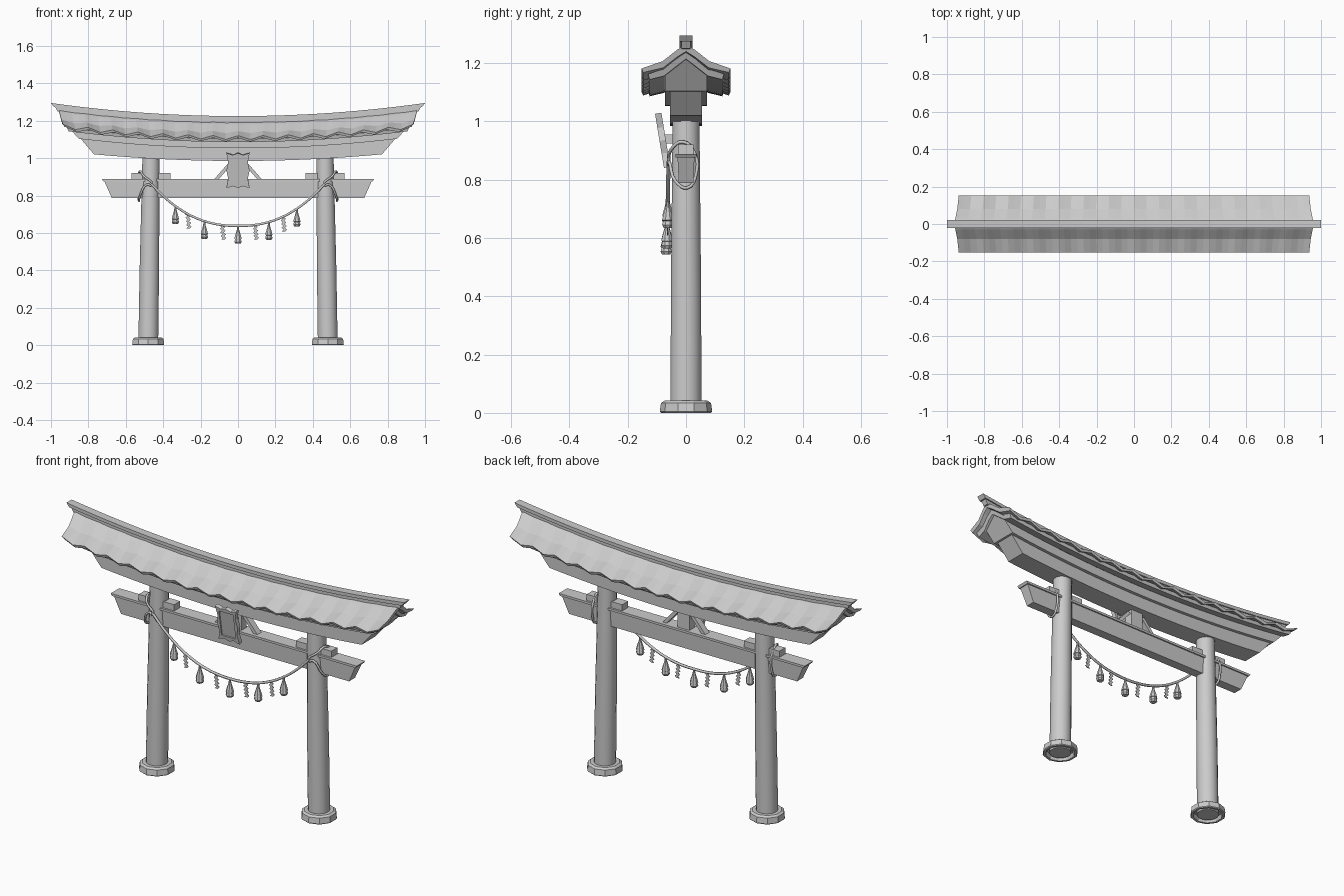
import bpy, bmesh, math
from mathutils import Vector, Matrix

if "Cube" in bpy.data.objects:
    bpy.data.objects.remove(bpy.data.objects["Cube"])


def make(name, verts, faces, smooth=False):
    bm = bmesh.new()
    vs = [bm.verts.new(v) for v in verts]
    for f in faces:
        bm.faces.new([vs[i] for i in f])
    bmesh.ops.recalc_face_normals(bm, faces=bm.faces)
    me = bpy.data.meshes.new(name)
    bm.to_mesh(me)
    bm.free()
    ob = bpy.data.objects.new(name, me)
    bpy.context.collection.objects.link(ob)
    if smooth:
        bpy.ops.object.select_all(action='DESELECT')
        ob.select_set(True)
        bpy.context.view_layer.objects.active = ob
        bpy.ops.object.shade_smooth_by_angle(angle=math.radians(40))
    return ob


def loft(name, profile, n=28, k=0.07, wave=0.0):
    """Closed (y, z, half length) profile run along x with an upward bow."""
    m, verts, faces = len(profile), [], []
    for i in range(n + 1):
        s = 2 * i / n - 1
        for y, z, hx in profile:
            w = wave * abs(y) / 0.15 * math.cos(math.pi * i / 2)
            verts.append((s * hx, y, z + k * (s * hx) ** 2 + w))
    for i in range(n):
        for j in range(m):
            a, b = i * m + j, i * m + (j + 1) % m
            faces.append((a, b, b + m, a + m))
    faces += [tuple(range(m)), tuple(range(n * m, n * m + m))]
    return make(name, verts, faces)


def mirror_y(half):
    """Half profile from +y bottom up to the middle, mirrored to -y."""
    return half + [(-y, z, h) for y, z, h in reversed(half) if y > 1e-6]


def chevron(top, bottom):
    """Roof sheet: top and bottom lines given from the middle outwards."""
    left = [(-y, z, h) for y, z, h in reversed(top)]
    low = list(reversed(bottom))
    return left + top[1:] + low + [(-y, z, h) for y, z, h in bottom[1:]]


def lathe(name, prof, sides, loc=(0, 0, 0), lean=0.0, smooth=False, caps=True):
    verts, faces, m = [], [], len(prof)
    for r, z in prof:
        for i in range(sides):
            a = 2 * math.pi * (i + 0.5) / sides
            verts.append((loc[0] + lean * z + r * math.cos(a), loc[1] + r * math.sin(a), loc[2] + z))
    for j in range(m - 1):
        for i in range(sides):
            a, b = j * sides + i, j * sides + (i + 1) % sides
            faces.append((a, b, b + sides, a + sides))
    if caps:
        faces += [tuple(range(sides)), tuple(range((m - 1) * sides, m * sides))]
    return make(name, verts, faces, smooth)


def box(name, center, size, rot=None):
    verts = []
    for sx in (-.5, .5):
        for sy in (-.5, .5):
            for sz in (-.5, .5):
                v = Vector((sx * size[0], sy * size[1], sz * size[2]))
                verts.append((rot @ v if rot else v) + Vector(center))
    return make(name, verts, [(0, 1, 3, 2), (4, 5, 7, 6), (0, 1, 5, 4),
                              (2, 3, 7, 6), (0, 2, 6, 4), (1, 3, 7, 5)])


def rope(name, pts, radius, cyclic=False, smooth_path=True):
    cu = bpy.data.curves.new(name, 'CURVE')
    cu.dimensions = '3D'
    cu.bevel_depth = radius
    cu.bevel_resolution = 1
    cu.resolution_u = 4
    cu.use_fill_caps = True
    sp = cu.splines.new('BEZIER')
    sp.bezier_points.add(len(pts) - 1)
    for b, p in zip(sp.bezier_points, pts):
        b.co = p
        b.handle_left_type = b.handle_right_type = 'AUTO'
    sp.use_cyclic_u = cyclic
    ob = bpy.data.objects.new(name, cu)
    bpy.context.collection.objects.link(ob)


# Stacked upper beams
loft("upper_beam_lower_tier", mirror_y([(.055, .985, .77), (.055, 1.06, .84)]), k=.06)
loft("upper_beam_gable_tier", mirror_y([(.072, 1.053, .85), (.072, 1.10, .90), (0, 1.155, .91)]))

# Roof: corrugated top sheet over a plain under layer
loft("roof_tiles", chevron(
    [(0, 1.2, .96), (.03, 1.18, .955), (.08, 1.139, .945), (.152, 1.11, .937)],
    [(0, 1.176, .955), (.03, 1.156, .95), (.078, 1.117, .94), (.147, 1.098, .927)]), n=56, wave=.01)
loft("roof_under_layer", chevron(
    [(0, 1.18, .93), (.03, 1.158, .93), (.078, 1.12, .92), (.13, 1.104, .915)],
    [(0, 1.155, .92), (.03, 1.132, .92), (.075, 1.098, .91), (.125, 1.086, .905)]))

# Ridge bars
loft("ridge_base", mirror_y([(.015, 1.185, .965), (.015, 1.21, .98)]))
loft("ridge_cap", mirror_y([(.022, 1.207, .985), (.022, 1.225, 1.0)]))

# Lower tie beam with thin cap
loft("tie_beam", mirror_y([(.025, .788, .675), (.029, .877, .715)]), n=1, k=0)
loft("tie_beam_cap", mirror_y([(.036, .876, .72), (.036, .888, .728)]), n=1, k=0)

for s, side in ((-1, "left"), (1, "right")):
    # Pillar and footing
    lathe(side + "_pillar", [(.054, .005), (.053, .4), (.047, 1.01)], 16,
          (s * .48, 0, 0), lean=-.015 * s, smooth=True)
    lathe(side + "_footing", [(.05, .042), (.074, .042), (.086, .034), (.09, .004), (.086, 0),
                              (.074, 0), (.066, .02), (.05, .02)], 10, (s * .48, 0, 0), caps=False)
    # Wedges on either side of the pillar
    box(side + "_inner_wedge", (s * .395, 0, .904), (.07, .05, .034))
    box(side + "_outer_wedge", (s * .54, 0, .904), (.06, .05, .034))
    # Brace of the central post
    box(side + "_brace", (s * .085, 0, .922), (.018, .034, .125), Matrix.Rotation(-s * .72, 3, 'Y'))
    # Rope loop around beam and pillar
    rope(side + "_rope_loop", [(s * x, y, z) for x, y, z in (
        (.462, -.06, .855), (.505, -.05, .905), (.525, -.01, .93), (.528, .03, .89),
        (.53, .035, .82), (.53, .005, .772), (.525, -.036, .795), (.485, -.057, .86))],
        .006, True)

# Central post
box("center_post", (0, 0, .94), (.07, .045, .12))
box("plaque_bracket", (0, -.045, .94), (.04, .06, .03))

# Tilted plaque: scalloped frame around a recessed panel
tilt = Matrix.Rotation(.165, 3, 'X')
pc = Vector((0, -.08, .935))
corners = [(-1, -1), (1, -1), (1, 1), (-1, 1)]
per = 8
verts = []
for hx, hz, amp, y in ((.057, .089, .005, -.011), (.042, .070, 0, -.011),
                       (.042, .070, 0, .011), (.057, .089, .005, .011)):
    for c in range(4):
        a, b = corners[c], corners[(c + 1) % 4]
        for i in range(per):
            t = i / per
            r = amp * math.cos(math.pi * i / 2)
            x = (a[0] + (b[0] - a[0]) * t) * hx
            z = (a[1] + (b[1] - a[1]) * t) * hz
            nx, nz = (0, a[1]) if c % 2 == 0 else (a[0], 0)
            if i == 0:
                nx, nz = a
            verts.append(tilt @ Vector((x + nx * r, y, z + nz * r)) + pc)
N = 4 * per
faces = [(k * N + i, k * N + (i + 1) % N, (k + 1) % 4 * N + (i + 1) % N, (k + 1) % 4 * N + i)
         for k in range(4) for i in range(N)]
make("plaque_frame", verts, faces)
box("plaque_panel", pc, (.086, .008, .142), tilt)


# Hanging rope
def sag(x):
    return .638 + .225 * (abs(x) / .465) ** 2.3


def rope_y(x):
    return -.068 + .008 * abs(x) / .465


rope("hanging_rope", [(x, rope_y(x), sag(x)) for x in [-.465 + .93 * i / 12 for i in range(13)]], .007)

# Straw tassels
for i, x in enumerate((-.335, -.18, 0, .165, .315)):
    lathe("tassel_%d" % (i + 1), [(.005, 0), (.007, -.018), (.017, -.05), (.021, -.066), (.017, -.068),
                                  (.021, -.082), (.015, -.092)], 8, (x, rope_y(x), sag(x) - .003))

# Folded paper streamers
for i, x in enumerate((-.27, -.085, .09, .24)):
    rows = []
    for r in range(9):
        off = .006 if r % 2 else -.004
        for dx, dy in ((-.009, -.002), (.009, -.002), (.009, .002), (-.009, .002)):
            rows.append((x + dx + off + .001 * r, rope_y(x) + dy, sag(x) - .002 - .0095 * r))
    fs = [(r * 4 + j, r * 4 + (j + 1) % 4, r * 4 + 4 + (j + 1) % 4, r * 4 + 4 + j)
          for r in range(8) for j in range(4)]
    make("paper_streamer_%d" % (i + 1), rows, fs + [(0, 1, 2, 3), (32, 33, 34, 35)])
